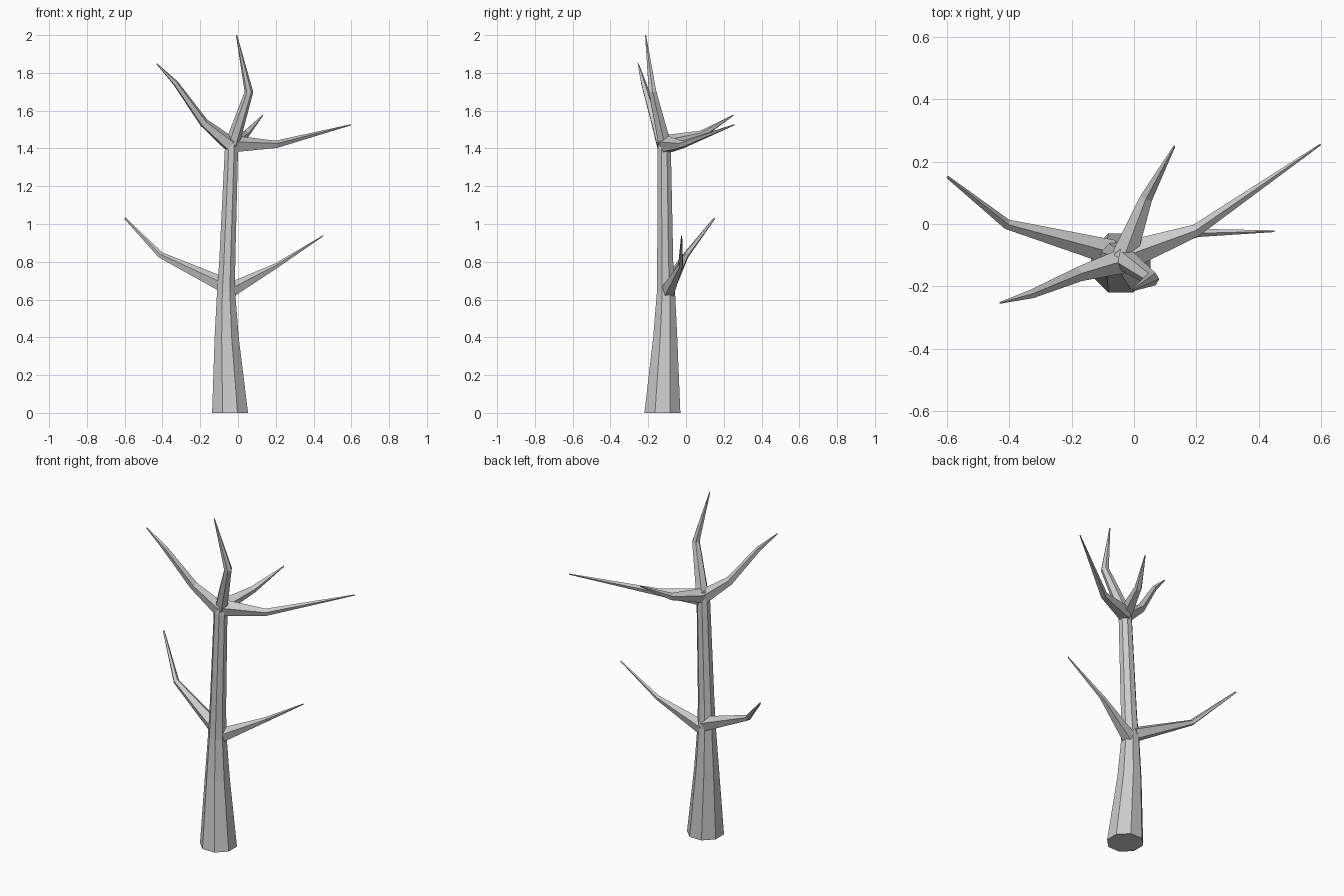
import bpy, bmesh, math
from mathutils import Vector

if "Cube" in bpy.data.objects:
    bpy.data.objects.remove(bpy.data.objects["Cube"])


def limb(name, path, sides, turn=0.0, flat=False):
    """Tapered low-poly tube through (x, y, z, radius) points."""
    pts = [Vector(p[:3]) for p in path]
    bm = bmesh.new()
    rings = []
    for i, p in enumerate(path):
        # ring plane faces the average direction of neighbouring segments
        d = Vector((0, 0, 0))
        if i > 0:
            d += (pts[i] - pts[i - 1]).normalized()
        if i < len(pts) - 1:
            d += (pts[i + 1] - pts[i]).normalized()
        d = Vector((0, 0, 1)) if flat else d.normalized()
        ref = Vector((1, 0, 0)) if flat or abs(d.z) > 0.75 else Vector((0, 0, 1))
        if i == 0:
            u = ref
        u = (u - d * u.dot(d)).normalized()
        v = d.cross(u)
        ring = []
        for k in range(sides):
            a = turn + 2 * math.pi * k / sides
            ring.append(bm.verts.new(pts[i] + p[3] * (math.cos(a) * u + math.sin(a) * v)))
        rings.append(ring)
    for a, b in zip(rings, rings[1:]):
        for k in range(sides):
            j = (k + 1) % sides
            bm.faces.new((a[k], a[j], b[j], b[k]))
    bm.faces.new(rings[0][::-1])
    bm.faces.new(rings[-1])
    bmesh.ops.recalc_face_normals(bm, faces=bm.faces)
    mesh = bpy.data.meshes.new(name)
    bm.to_mesh(mesh)
    bm.free()
    obj = bpy.data.objects.new(name, mesh)
    bpy.context.collection.objects.link(obj)
    return obj


# Eight-sided trunk, leaning slightly as it rises
limb("trunk", [(-0.042, -0.125, 0, 0.103), (-0.06, -0.11, 0.40, 0.069),
               (-0.063, -0.106, 0.64, 0.052), (-0.057, -0.110, 0.80, 0.046),
               (-0.035, -0.115, 1.39, 0.038), (-0.032, -0.112, 1.46, 0.034)],
     8, math.pi / 8, flat=True)

# Lower pair of branches
limb("lower_left_branch", [(-0.075, -0.09, 0.675, 0.043), (-0.41, 0.0, 0.835, 0.017),
                           (-0.598, 0.15, 1.03, 0.005)], 5)
limb("lower_right_branch", [(-0.045, -0.095, 0.645, 0.042), (0.205, -0.028, 0.78, 0.014),
                            (0.45, -0.023, 0.937, 0.003)], 5)

# Crown branches
limb("upper_right_branch", [(-0.02, -0.10, 1.42, 0.048), (0.2, -0.02, 1.42, 0.021),
                            (0.598, 0.255, 1.525, 0.003)], 5)
limb("upper_back_branch", [(-0.03, -0.10, 1.43, 0.042), (0.04, 0.085, 1.475, 0.021),
                           (0.13, 0.25, 1.575, 0.003)], 5)
limb("upper_left_branch", [(-0.04, -0.12, 1.42, 0.042), (-0.18, -0.162, 1.535, 0.025),
                           (-0.33, -0.225, 1.745, 0.015), (-0.43, -0.253, 1.848, 0.003)], 5)
limb("top_branch", [(-0.032, -0.112, 1.42, 0.038), (0.058, -0.177, 1.70, 0.023),
                    (-0.008, -0.214, 2.0, 0.003)], 6)
